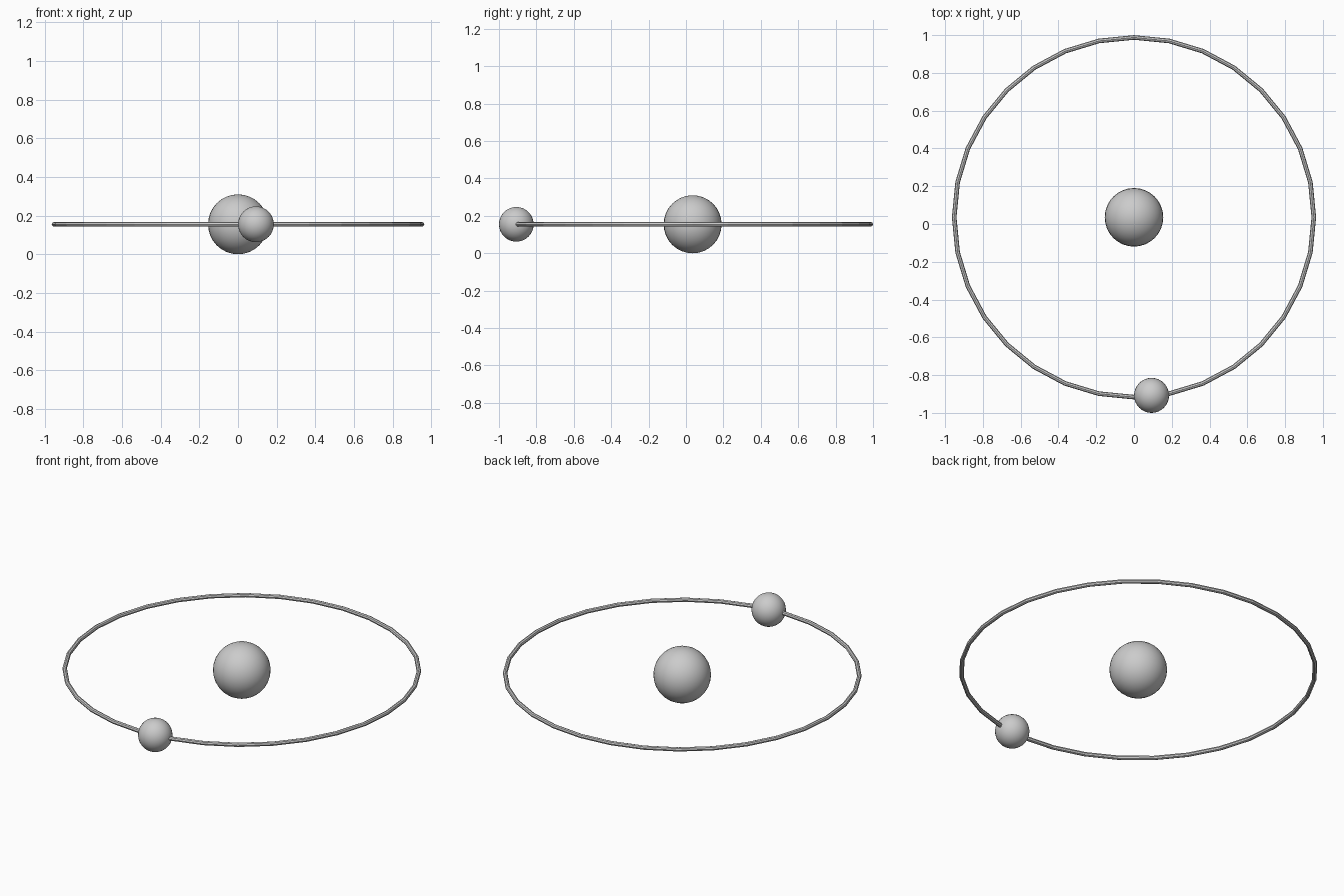
import bpy
import math

if "Cube" in bpy.data.objects:
    bpy.data.objects.remove(bpy.data.objects["Cube"])

CENTRE_Y, CENTRE_Z = 0.0355, 0.155
RING_R, TUBE_R, SIDES = 0.952, 0.0122, 32


def ball(name, radius, x, y):
    bpy.ops.mesh.primitive_uv_sphere_add(segments=32, ring_count=16, radius=radius,
                                         location=(x, y, CENTRE_Z))
    bpy.context.object.name = name
    bpy.ops.object.shade_smooth()


# Large central ball
ball("central_ball", 0.155, 0, CENTRE_Y)

# Small ball on the middle of one straight ring segment
a = -math.pi / 2 + math.pi / SIDES
r = RING_R * math.cos(math.pi / SIDES)
ball("orbiting_ball", 0.0926, r * math.cos(a), CENTRE_Y + r * math.sin(a))

# Thin faceted orbit ring
bpy.ops.mesh.primitive_torus_add(major_segments=SIDES, minor_segments=8,
                                 major_radius=RING_R, minor_radius=TUBE_R,
                                 location=(0, CENTRE_Y, CENTRE_Z))
bpy.context.object.name = "orbit_ring"
bpy.ops.object.shade_flat()
